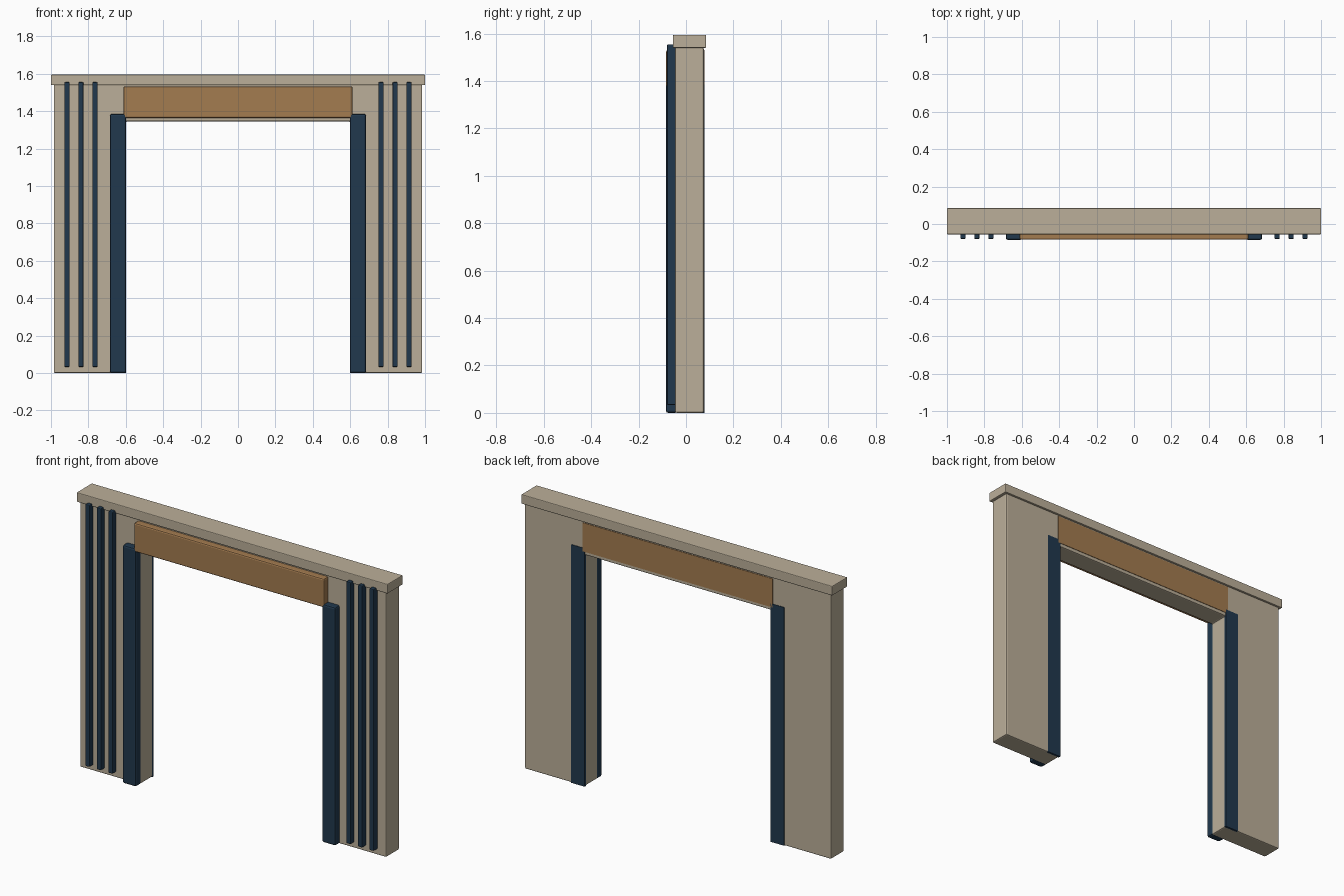
import bpy, bmesh

if "Cube" in bpy.data.objects:
    bpy.data.objects.remove(bpy.data.objects["Cube"])


def material(name, rgb):
    m = bpy.data.materials.new(name)
    m.diffuse_color = (*rgb, 1)
    m.use_nodes = True
    m.node_tree.nodes["Principled BSDF"].inputs["Base Color"].default_value = m.diffuse_color
    return m


STONE = material("stone", (0.50, 0.43, 0.32))
NAVY = material("navy", (0.015, 0.04, 0.075))
WOOD = material("wood", (0.37, 0.20, 0.08))


def prism(name, outline, y0, y1, mat, bevel=0.0, segments=2):
    """Extrude an x-z outline from y0 to y1 and soften its edges."""
    bm = bmesh.new()
    face = bm.faces.new([bm.verts.new((x, y0, z)) for x, z in outline])
    new = bmesh.ops.extrude_face_region(bm, geom=[face])["geom"]
    verts = [g for g in new if isinstance(g, bmesh.types.BMVert)]
    bmesh.ops.translate(bm, verts=verts, vec=(0, y1 - y0, 0))
    bmesh.ops.recalc_face_normals(bm, faces=bm.faces)
    mesh = bpy.data.meshes.new(name)
    bm.to_mesh(mesh)
    bm.free()
    mesh.materials.append(mat)
    ob = bpy.data.objects.new(name, mesh)
    bpy.context.collection.objects.link(ob)
    if bevel:
        mod = ob.modifiers.new("bevel", "BEVEL")
        mod.width = bevel
        mod.segments = segments
        mod.limit_method = "ANGLE"
    return ob


def box(name, x, y, z, mat, bevel=0.0):
    outline = [(x[0], z[0]), (x[1], z[0]), (x[1], z[1]), (x[0], z[1])]
    return prism(name, outline, y[0], y[1], mat, bevel)


# Surround: two piers and lintel in one piece
prism("surround", [(-0.985, 0), (-0.6, 0), (-0.6, 1.345), (0.6, 1.345),
                   (0.6, 0), (0.985, 0), (0.985, 1.542), (-0.985, 1.542)],
      -0.046, 0.075, STONE, 0.007)

# Cap shelf
box("cap", (-1, 1), (-0.055, 0.085), (1.54, 1.595), STONE, 0.004)

# Wooden header, raised at the front and nearly flush at the back
box("front_header", (-0.612, 0.612), (-0.084, -0.03), (1.365, 1.532), WOOD, 0.008)
box("back_header", (-0.612, 0.612), (0.06, 0.078), (1.365, 1.532), WOOD)

for side, label in ((-1, "left"), (1, "right")):
    # Trim posts beside the opening
    x = sorted((side * 0.598, side * 0.685))
    box(f"{label}_front_trim", x, (-0.085, -0.035), (0, 1.385), NAVY, 0.01)
    box(f"{label}_back_trim", x, (0.065, 0.078), (0, 1.385), NAVY)
    # Vertical slats on the pier face
    for i, cx in enumerate((0.765, 0.84, 0.914)):
        c = side * cx
        box(f"{label}_slat_{i + 1}", (c - 0.014, c + 0.014), (-0.08, -0.04),
            (0.033, 1.555), NAVY, 0.005)
